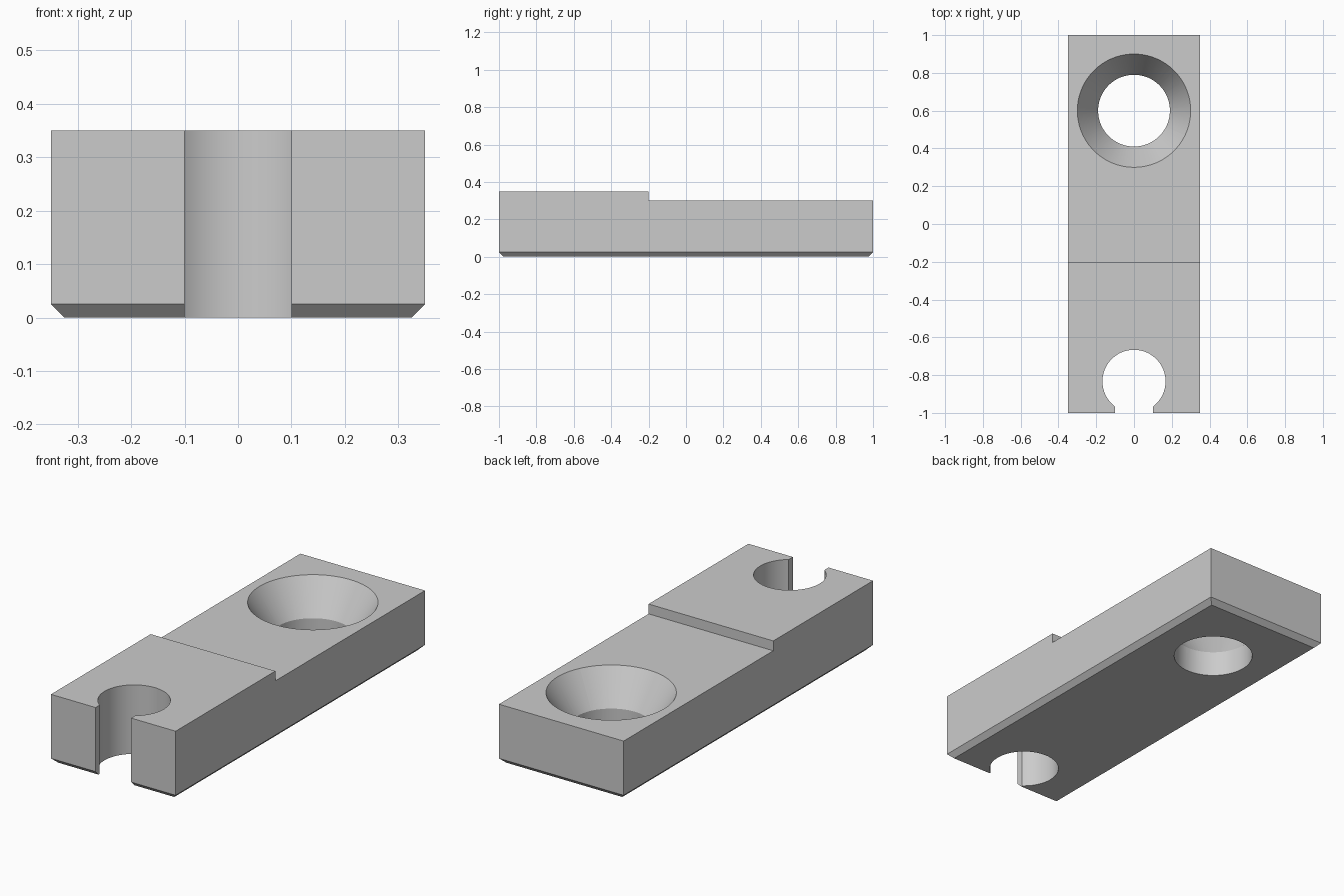
import bpy
import bmesh
import math

cube = bpy.data.objects.get("Cube")
if cube:
    bpy.data.objects.remove(cube, do_unlink=True)

HALF_WIDTH = 0.35
CHAMFER = 0.025
SEGMENTS = 96

# Plain grey material
grey = bpy.data.materials.new("plain_grey")
grey.use_nodes = True
colour = (0.6, 0.6, 0.6, 1)
grey.diffuse_color = colour
grey.node_tree.nodes["Principled BSDF"].inputs["Base Color"].default_value = colour

# Body: stepped side profile extruded across the width
profile = [(-1, 0), (1, 0), (1, 0.3), (-0.2, 0.3), (-0.2, 0.35), (-1, 0.35)]
bm = bmesh.new()
side = bm.faces.new([bm.verts.new((-HALF_WIDTH, y, z)) for y, z in profile])
ext = bmesh.ops.extrude_face_region(bm, geom=[side])
moved = [g for g in ext["geom"] if isinstance(g, bmesh.types.BMVert)]
bmesh.ops.translate(bm, verts=moved, vec=(2 * HALF_WIDTH, 0, 0))

# Chamfer around the underside
bottom = [e for e in bm.edges if all(v.co.z < 0.001 for v in e.verts)]
bmesh.ops.bevel(bm, geom=bottom, offset=CHAMFER, segments=1, affect='EDGES')
bmesh.ops.recalc_face_normals(bm, faces=bm.faces)
mesh = bpy.data.meshes.new("mounting_plate")
bm.to_mesh(mesh)
bm.free()
mesh.materials.append(grey)
plate = bpy.data.objects.new("mounting_plate", mesh)
bpy.context.collection.objects.link(plate)


def cut(cutter):
    """Subtract the cutter from the plate and discard it."""
    cutter.hide_render = True
    cutter.data.materials.append(grey)
    bpy.ops.object.select_all(action='DESELECT')
    plate.select_set(True)
    bpy.context.view_layer.objects.active = plate
    mod = plate.modifiers.new("cut", 'BOOLEAN')
    mod.operation = 'DIFFERENCE'
    mod.solver = 'EXACT'
    mod.object = cutter
    bpy.ops.object.modifier_apply(modifier=mod.name)
    bpy.data.objects.remove(cutter, do_unlink=True)


def cut_round(y, r_low, r_high, z_low, z_high):
    bpy.ops.mesh.primitive_cone_add(
        vertices=SEGMENTS, radius1=r_low, radius2=r_high,
        depth=z_high - z_low, location=(0, y, (z_low + z_high) / 2))
    cut(bpy.context.object)


# Countersunk screw hole: straight bore, then the flared seat
cut_round(0.6, 0.19, 0.19, -0.5, 0.8)
cut_round(0.6, 0.135, 0.41, 0.045, 0.47)

# Keyhole slot: round socket, then the narrow mouth at the front
cut_round(-0.833, 0.167, 0.167, -0.5, 0.8)
bpy.ops.mesh.primitive_cube_add(size=1, location=(0, -1.033, 0.15))
mouth = bpy.context.object
mouth.scale = (0.2, 0.4, 1.3)
bpy.context.view_layer.update()
cut(mouth)

# Smooth round walls, crisp edges elsewhere
plate.select_set(True)
bpy.context.view_layer.objects.active = plate
bpy.ops.object.shade_smooth_by_angle(angle=math.radians(20))
